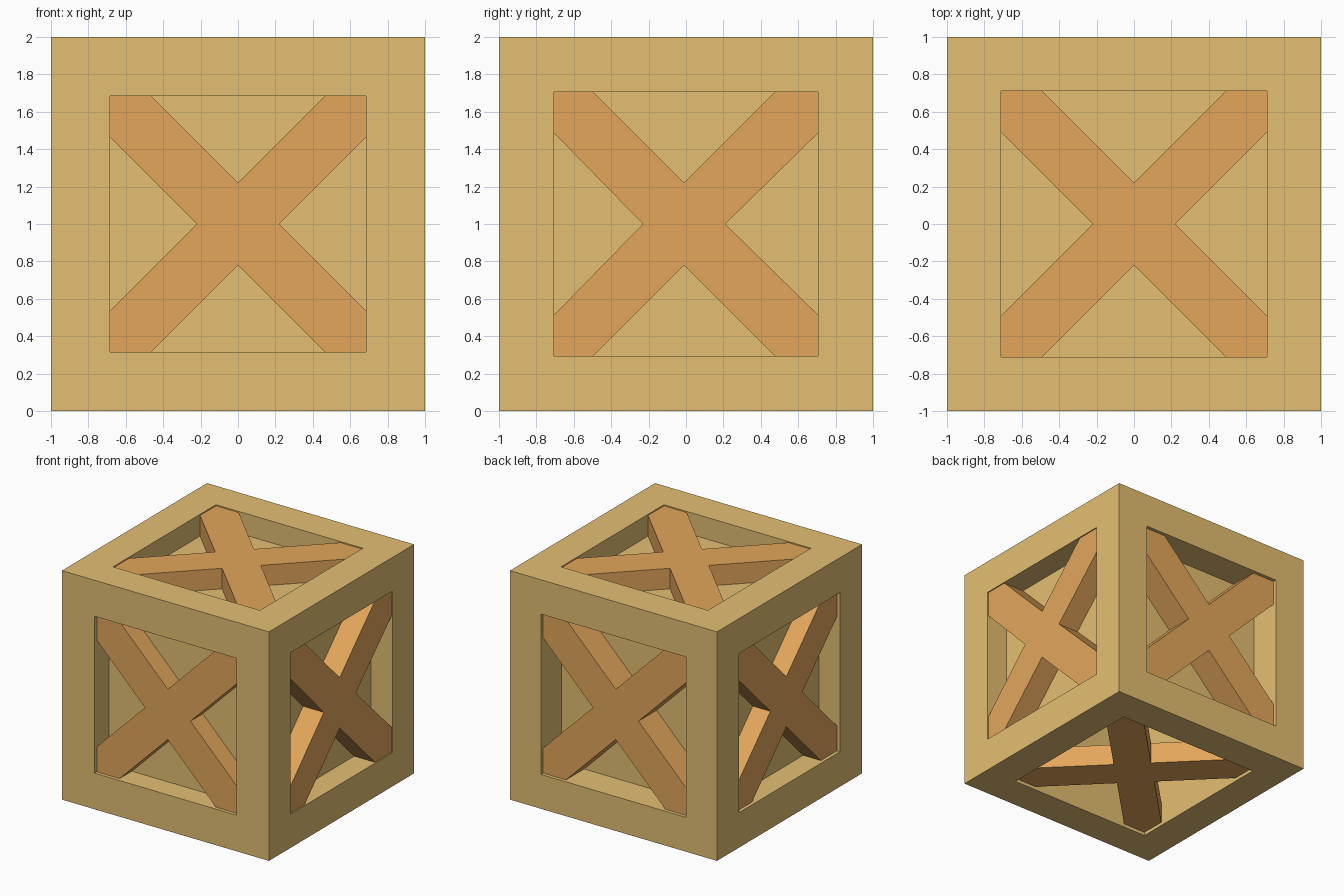
import bpy, bmesh
from mathutils import Vector

if "Cube" in bpy.data.objects:
    bpy.data.objects.remove(bpy.data.objects["Cube"])

# name: (normal, half opening, recess depth, brace setback, brace thickness, brace shift)
SIDES = {
    "front":  ((0, -1, 0), 0.685, 0.20, 0.03, 0.17, (0, 0, 0)),
    "back":   ((0, 1, 0),  0.70,  0.28, 0.03, 0.25, (0, 0, 0)),
    "right":  ((1, 0, 0),  0.705, 0.21, 0.01, 0.20, (0, -0.01, 0)),
    "left":   ((-1, 0, 0), 0.695, 0.20, 0.03, 0.17, (0, 0, 0)),
    "top":    ((0, 0, 1),  0.71,  0.19, 0.01, 0.18, (0, 0, 0)),
    "bottom": ((0, 0, -1), 0.70,  1.70, 0.03, 0.19, (0, 0, 0)),  # open underside
}
CENTRE = Vector((0, 0, 1))
H = 0.22  # where brace edges cross the face axes


def material(name, rgb):
    m = bpy.data.materials.new(name)
    m.diffuse_color = (*rgb, 1)
    m.use_nodes = True
    m.node_tree.nodes["Principled BSDF"].inputs["Base Color"].default_value = m.diffuse_color
    return m


def finish(bm, name, mat):
    me = bpy.data.meshes.new(name)
    bm.normal_update()
    bm.to_mesh(me)
    bm.free()
    me.materials.append(mat)
    ob = bpy.data.objects.new(name, me)
    bpy.context.collection.objects.link(ob)
    ob.location = CENTRE
    return ob


frame_mat = material("pale_wood", (0.77, 0.52, 0.168))
brace_mat = material("warm_wood", (0.77, 0.38, 0.105))

# Crate body: a cube with a square recess in every side
bm = bmesh.new()
bmesh.ops.create_cube(bm, size=2)
bm.normal_update()
for normal, a, depth, *_ in SIDES.values():
    n = Vector(normal)
    face = next(f for f in bm.faces
                if f.normal.dot(n) > 0.9 and (f.calc_center_median() - n).length < 0.01)
    bmesh.ops.inset_individual(bm, faces=[face], thickness=1 - a, use_even_offset=True)
    floor = bmesh.ops.extrude_discrete_faces(bm, faces=[face])["faces"][0]
    bmesh.ops.translate(bm, verts=floor.verts[:], vec=-n * depth)
    bm.normal_update()
finish(bm, "crate_body", frame_mat)

# Crossed braces filling each recess corner to corner
for name, (normal, a, depth, setback, thick, shift) in SIDES.items():
    rot = Vector(normal).to_track_quat('Z', 'Y').to_matrix()
    local = rot.transposed() @ Vector(shift)
    arm = [(H, 0), (a, a - H), (a, a), (a - H, a)]
    bm = bmesh.new()
    verts = []
    for _ in range(4):
        for x, y in arm:
            # shift the crossing only; arm ends stay against the recess walls
            px = x if abs(x) == a else x + local.x
            py = y if abs(y) == a else y + local.y
            verts.append(bm.verts.new((px, py, 1 - setback - thick)))
        arm = [(-y, x) for x, y in arm]
    base = bm.faces.new(verts)
    ext = bmesh.ops.extrude_face_region(bm, geom=[base])
    top = [v for v in ext["geom"] if isinstance(v, bmesh.types.BMVert)]
    bmesh.ops.translate(bm, verts=top, vec=(0, 0, thick))
    bmesh.ops.recalc_face_normals(bm, faces=bm.faces[:])
    bmesh.ops.transform(bm, matrix=rot.to_4x4(), verts=bm.verts[:])
    finish(bm, name + "_cross_brace", brace_mat)
